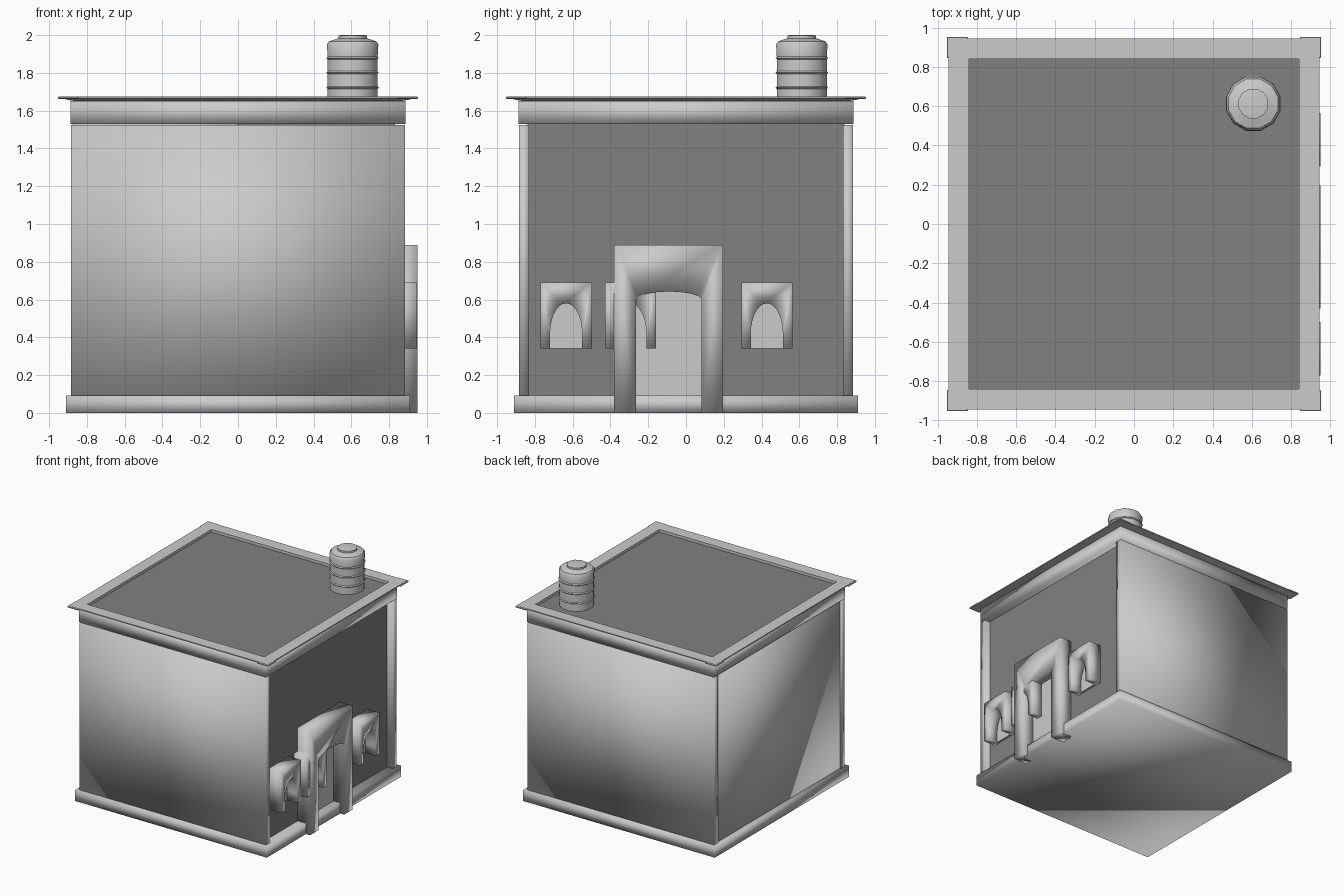
import bpy, bmesh
from math import sin, cos, pi

if "Cube" in bpy.data.objects:
    bpy.data.objects.remove(bpy.data.objects["Cube"])


def grey(name, v):
    m = bpy.data.materials.new(name)
    m.diffuse_color = (v, v, v, 1)
    m.use_nodes = True
    m.node_tree.nodes["Principled BSDF"].inputs["Base Color"].default_value = m.diffuse_color
    return m


DARK = grey("dark_grey", 0.22)


def make(name, bm, mat=None, smooth=True, angle=None, sharp_vertical=False):
    bmesh.ops.recalc_face_normals(bm, faces=bm.faces)
    for f in bm.faces:
        f.smooth = smooth
    if sharp_vertical:
        for e in bm.edges:
            d = e.verts[0].co - e.verts[1].co
            e.smooth = abs(d.z) < 0.01
    me = bpy.data.meshes.new(name)
    bm.to_mesh(me)
    bm.free()
    if mat:
        me.materials.append(mat)
    ob = bpy.data.objects.new(name, me)
    bpy.context.collection.objects.link(ob)
    if angle:
        bpy.ops.object.select_all(action='DESELECT')
        ob.select_set(True)
        bpy.context.view_layer.objects.active = ob
        bpy.ops.object.shade_smooth_by_angle(angle=angle)
    return ob


def box(name, x0, x1, y0, y1, z0, z1, **kw):
    bm = bmesh.new()
    bmesh.ops.create_cube(bm, size=1)
    for v in bm.verts:
        v.co = (x1 if v.co.x > 0 else x0, y1 if v.co.y > 0 else y0, z1 if v.co.z > 0 else z0)
    return make(name, bm, **kw)


def loft(bm, rings, closed=False):
    """Bridge successive vertex rings with quads."""
    rows = [[bm.verts.new(p) for p in r] for r in rings]
    pairs = list(zip(rows, rows[1:])) + ([(rows[-1], rows[0])] if closed else [])
    for a, b in pairs:
        for i in range(len(a)):
            j = (i + 1) % len(a)
            bm.faces.new((a[i], a[j], b[j], b[i]))
    if not closed:
        bm.faces.new(rows[0])
        bm.faces.new(rows[-1])


def arch_frame(name, y, z, hole, spring, top, x0, x1):
    """Rectangular surround with an arched opening, extruded along x."""
    pts = [(y[0], z[0]), (y[0], z[1]), (y[1], z[1]), (y[1], z[0])]
    c, r = (hole[0] + hole[1]) / 2, (hole[1] - hole[0]) / 2
    pts.append((hole[1], z[0]))
    pts += [(c + r * cos(pi * i / 14), spring + (top - spring) * sin(pi * i / 14)) for i in range(15)]
    pts.append((hole[0], z[0]))
    bm = bmesh.new()
    loft(bm, [[(x, p, q) for p, q in pts] for x in (x0, x1)])
    return make(name, bm)


# walls: the right-hand facade is recessed between the side walls
WALL = 0.832
box("facade_wall", 0.0, WALL, -0.84, 0.84, 0.02, 1.54, mat=DARK, smooth=False)
box("left_wall", -0.877, 0.0, -0.84, 0.84, 0.02, 1.54)
box("front_wall", -0.885, 0.885, -0.885, -0.83, 0.02, 1.525, sharp_vertical=True)
box("back_wall", -0.885, 0.885, 0.83, 0.885, 0.02, 1.525, sharp_vertical=True)
box("plinth", -0.91, 0.91, -0.91, 0.91, 0, 0.092)
box("frieze", -0.887, 0.887, -0.887, 0.887, 1.53, 1.65)
box("roof", -0.85, 0.85, -0.85, 0.85, 1.62, 1.653, mat=DARK, smooth=False)

# thin overhanging cornice around the roof edge, with corner caps
bm = bmesh.new()
profile = [(0.84, 1.648), (0.84, 1.676), (0.943, 1.676), (0.943, 1.667), (0.89, 1.655)]
loft(bm, [[(sx * r, sy * r, z) for sx, sy in ((-1, -1), (1, -1), (1, 1), (-1, 1))]
          for r, z in profile], closed=True)
make("cornice", bm, angle=0.7)
for sx in (-1, 1):
    for sy in (-1, 1):
        xs = sorted((sx * 0.845, sx * 0.953))
        ys = sorted((sy * 0.845, sy * 0.953))
        cap = box("cornice_corner", *xs, *ys, 1.662, 1.675, smooth=False)
        bev = cap.modifiers.new("bevel", 'BEVEL')
        bev.width = 0.004

# windows
for y0 in (-0.77, -0.43, 0.293):
    arch_frame("window_frame", (y0, y0 + 0.272), (0.34, 0.69),
               (y0 + 0.05, y0 + 0.22), 0.42, 0.58, WALL - 0.01, 0.948)
    box("window_pane", WALL - 0.01, 0.85, y0 + 0.02, y0 + 0.25, 0.342, 0.66, smooth=False)

# doorway
arch_frame("door_frame", (-0.38, 0.197), (0, 0.89), (-0.265, 0.082), 0.60, 0.642, WALL - 0.01, 0.949)
box("door", WALL - 0.01, 0.85, -0.30, 0.12, 0.02, 0.70, smooth=False)

# ribbed water tank
prof = [(0.137, 1.65), (0.137, 1.715), (0.144, 1.722), (0.137, 1.729), (0.137, 1.795),
        (0.144, 1.802), (0.137, 1.809), (0.137, 1.872), (0.144, 1.879), (0.137, 1.886),
        (0.141, 1.95), (0.13, 1.967), (0.078, 1.983), (0.078, 1.998), (0.065, 2.0)]
bm = bmesh.new()
loft(bm, [[(0.607 + r * cos(pi * (i + 0.5) / 6), 0.613 + r * sin(pi * (i + 0.5) / 6), z)
           for i in range(12)] for r, z in prof])
make("water_tank", bm, angle=0.7)
